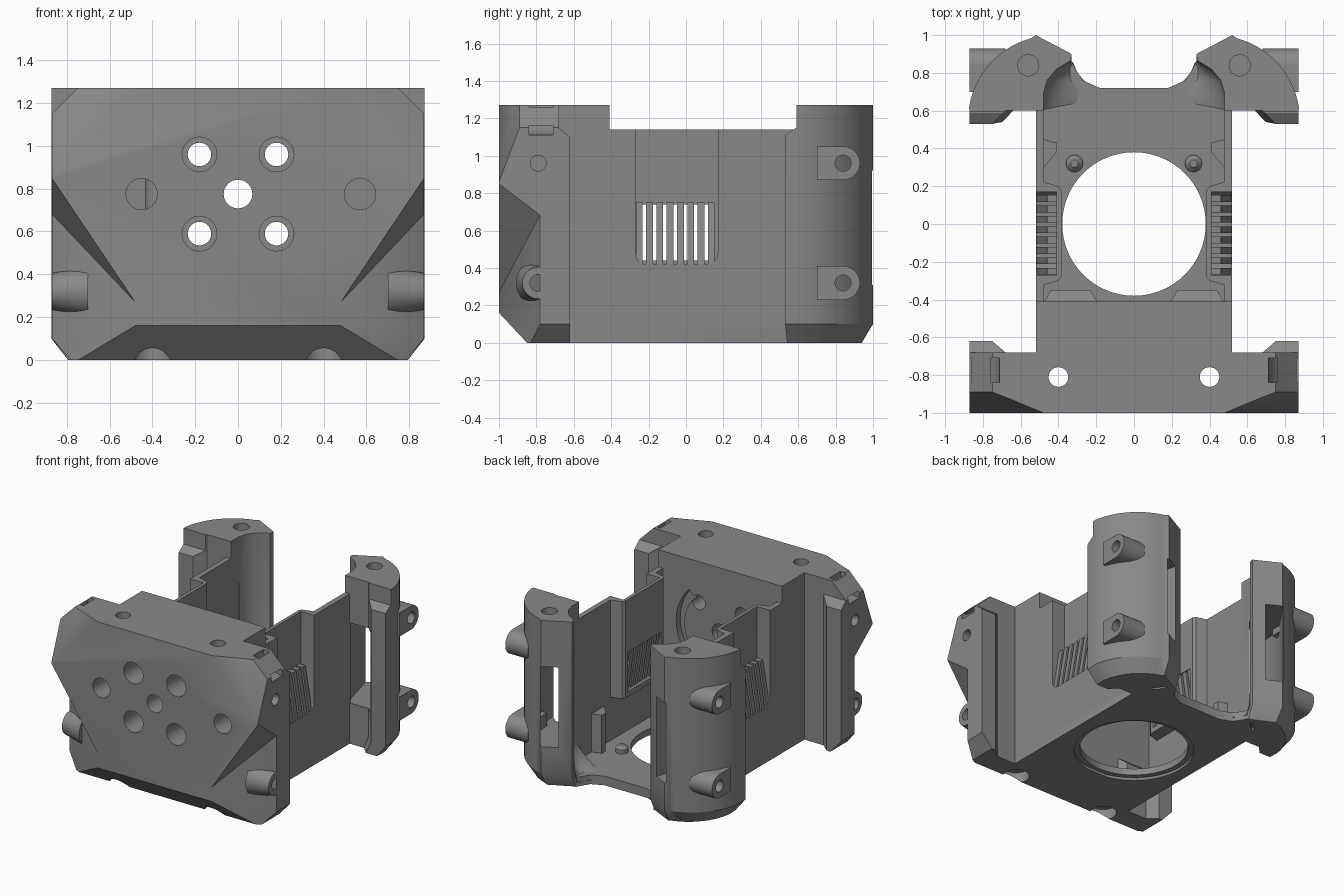
import bpy, bmesh, math
from mathutils import Vector

if "Cube" in bpy.data.objects:
    bpy.data.objects.remove(bpy.data.objects["Cube"])

grey = bpy.data.materials.new("mid grey plastic")
grey.diffuse_color = (0.25, 0.25, 0.25, 1)
grey.use_nodes = True
grey.node_tree.nodes["Principled BSDF"].inputs["Base Color"].default_value = grey.diffuse_color


def finish(bm, name):
    bmesh.ops.recalc_face_normals(bm, faces=bm.faces)
    me = bpy.data.meshes.new(name)
    bm.to_mesh(me)
    bm.free()
    ob = bpy.data.objects.new(name, me)
    bpy.context.collection.objects.link(ob)
    me.materials.append(grey)
    return ob


def loft(name, rings):
    """Closed solid through rings of matching 3D points."""
    bm = bmesh.new()
    vs = [[bm.verts.new(p) for p in r] for r in rings]
    n = len(rings[0])
    for a, b in zip(vs, vs[1:]):
        for i in range(n):
            j = (i + 1) % n
            bm.faces.new((a[i], a[j], b[j], b[i]))
    bm.faces.new(vs[0])
    bm.faces.new(vs[-1])
    return finish(bm, name)


def prism(name, plan, z0, z1):
    return loft(name, [[(x, y, z) for x, y in plan] for z in (z0, z1)])


def hull(name, pts):
    bm = bmesh.new()
    for p in pts:
        bm.verts.new(p)
    r = bmesh.ops.convex_hull(bm, input=bm.verts)
    bmesh.ops.delete(bm, geom=list({g for g in r["geom_interior"] + r["geom_unused"]
                                    if isinstance(g, bmesh.types.BMVert)}), context='VERTS')
    bmesh.ops.dissolve_limit(bm, angle_limit=0.01, verts=bm.verts, edges=bm.edges)
    return finish(bm, name)


def box(name, x0, x1, y0, y1, z0, z1):
    return hull(name, [(x, y, z) for x in (x0, x1) for y in (y0, y1) for z in (z0, z1)])


def cyl(name, c, axis, length, r, r2=None, n=32):
    """Cylinder or cone that starts at c and runs along the axis."""
    u = Vector([0, 0, 0])
    v = u.copy()
    u[(axis + 1) % 3] = 1
    v[(axis + 2) % 3] = 1
    d = Vector([0, 0, 0])
    d[axis] = length
    rings = []
    for base, rad in ((Vector(c), r), (Vector(c) + d, r if r2 is None else r2)):
        rings.append([base + rad * (math.cos(t) * u + math.sin(t) * v)
                      for t in (math.tau * i / n for i in range(n))])
    return loft(name, rings)


def cut(target, cutters):
    for c in cutters:
        m = target.modifiers.new("cut", 'BOOLEAN')
        m.operation, m.solver, m.object = 'DIFFERENCE', 'EXACT', c
        bpy.context.view_layer.objects.active = target
        bpy.ops.object.modifier_apply(modifier=m.name)
        bpy.data.objects.remove(c)


def flange_bevel(s, y0, y1):
    """Slopes the top of a side flange between y0 (high) and y1 (low)."""
    return hull("cutter", [(s * x, y, z) for x in (0.6, 0.95) for y, z in
                           ((y0, 1.15), (y1, 1.09), (y1, 1.4), (y0, 1.4))])


# Front block with stepped sides and flanges
half = [(0.87, -1), (0.87, -0.62), (0.75, -0.62), (0.68, -0.68), (0.52, -0.68), (0.52, -0.41)]
front = prism("front_block", half + [(-x, y) for x, y in reversed(half)], 0, 1.27)
cs = [hull("cutter", [(x, y, z) for x in (-1, 1) for y, z in
                      ((-1.1, 0.267), (-0.75, -0.107), (-1.1, -0.107))])]
for s in (1, -1):
    # upper front facet, top edge bevel, lower edge bevel
    cs.append(hull("cutter", [(s * x, y, z) for x, y, z in
              ((0.235, -1.05, 1.4), (0.95, -1.05, 0.648), (0.95, -0.89, 1.07), (0.625, -0.89, 1.395),
               (0.95, -1.05, 1.4), (0.95, -0.89, 1.4))]))
    cs.append(hull("cutter", [(s * x, y, z) for y in (-0.9, -0.55) for x, z in
                              ((0.65, 1.37), (0.97, 1.05), (0.97, 1.37))]))
    cs.append(hull("cutter", [(s * x, y, z) for y in (-1.1, -0.5) for x, z in
                              ((0.735, -0.05), (0.96, 0.2), (0.96, -0.05))]))
    # undercut lower corner
    cs.append(hull("cutter", [(s * x, y, z) for x, y, h in
                              ((0.391, -1.05, 0.176), (0.95, -1.05, 1.007), (0.95, -0.735, 0.766))
                              for z in (-0.1, h)]))
    cs.append(flange_bevel(s, -0.68, -0.61))
    # curved strap slot through the upper corner
    arc = [(r * math.cos(t), r * math.sin(t)) for r, ts in ((0.16, range(0, 9)), (0.11, range(8, -1, -1)))
           for t in (math.radians(170 + 110 * k / 8) for k in ts)]
    cs.append(loft("cutter", [[(s * (0.87 + a), y, 1.27 + b) for a, b in arc] for y in (-0.84, -0.71)]))
    # vertical screw holes and side screw holes
    cs.append(cyl("cutter", (s * 0.4, -0.81, -0.1), 2, 1.5, 0.052))
    cs.append(cyl("cutter", (s * 0.4, -0.81, -0.1), 2, 0.18, 0.092))
    cs.append(cyl("cutter", (s * 0.7, -0.79, 0.96), 0, s * 0.3, 0.042))
    # mounting holes with counterbores
    for z in (0.59, 0.96):
        cs.append(cyl("cutter", (s * 0.18, -1.1, z), 1, 0.9, 0.055))
        cs.append(cyl("cutter", (s * 0.18, -1.1, z), 1, 0.3, 0.081))
    # curved groove in the inner face
    arc = [(r * math.cos(t), r * math.sin(t)) for r, ts in ((0.37, range(0, 13)), (0.3, range(12, -1, -1)))
           for t in (math.radians(-45 + 90 * k / 12) for k in ts)]
    cs.append(loft("cutter", [[(s * a, y, 0.775 + b) for a, b in arc] for y in (-0.46, -0.3)]))
cs.append(cyl("cutter", (0, -1.1, 0.775), 1, 0.9, 0.067))
cs += [cyl("cutter", (x, -1.1, 0.775), 1, 0.33, 0.073) for x in (-0.45, 0.57)]
cut(front, cs)

# Floor plate with the large round opening
half = [(0.52, -0.45), (0.52, 0.62), (0.48, 0.72), (0.33, 0.86), (0.31, 0.82), (0.27, 0.76), (0.18, 0.72)]
floor = prism("floor_plate", half + [(-x, y) for x, y in reversed(half)], 0, 0.07)
cut(floor, [cyl("cutter", (0, 0, -0.1), 2, 0.4, 0.38, n=64),
            cyl("cutter", (0, 0, -0.1), 2, 0.12, 0.42, n=64)])

for s in (1, -1):
    side = "right" if s > 0 else "left"

    # Side wall with an inward recess and a vent opening
    wall = box(side + "_wall", s * 0.48, s * 0.52, -0.43, 0.61, 0, 1.14)
    bulge = prism(side + "_recess_wall", [(s * x, y) for x, y in
                  ((0.515, -0.34), (0.47, -0.32), (0.40, -0.30), (0.385, -0.28), (0.385, 0.18),
                   (0.40, 0.20), (0.47, 0.22), (0.515, 0.24))], 0.40, 1.14)
    outline = [(0.17, 1.3), (-0.27, 1.3)]
    outline += [(cy + 0.06 * math.cos(t), 0.48 + 0.06 * math.sin(t)) for cy, a in ((-0.21, 180), (0.11, 270))
                for t in (math.radians(a + 15 * k) for k in range(7))]
    for ob in (wall, bulge):
        cut(ob, [loft("cutter", [[(s * x, y, z) for y, z in outline] for x in (0.41, 0.6)]),
                 box("cutter", s * 0.3, s * 0.45, -0.25, 0.15, 0.44, 0.74)])

    # Slanted vent slats
    for i in range(8):
        y = -0.25 + 0.055 * i
        hull(side + "_vent_slat", [(s * x, v, z) for v in (y - 0.018, y + 0.018) for x, z in
                                   ((0.44, 0.42), (0.515, 0.42), (0.46, 0.75), (0.39, 0.75))])

    # Rear post, rounded outside, bevelled at the foot
    plan = [(0.48, 0.6), (0.68, 0.6), (0.75, 0.53), (0.87, 0.53)]
    plan += [(0.43 + 0.448 * math.cos(t), 0.55 + 0.448 * math.sin(t))
             for t in (math.radians(9 + 66 * k / 14) for k in range(15))]
    inner = [(0.33, 0.9), (0.335, 0.865), (0.41, 0.82), (0.46, 0.76), (0.48, 0.69)]
    plan += [(0.52, 1.0)] + inner
    foot = [(0.48 + (x - 0.48) * 0.8, 0.6 + (y - 0.6) * 0.85) if x > 0.5 else (x, y - 0.05 * (y > 0.85))
            for x, y in plan]
    post = loft(side + "_rear_post", [[(s * x, y, z) for x, y in p] for p, z in
                                      ((foot, 0), (plan, 0.1), (plan, 1.27))])
    cs = [flange_bevel(s, 0.59, 0.5),
          box("cutter", s * 0.6, s * 0.95, 0.5, 0.592, 1.149, 1.4),
          cyl("cutter", (s * 0.56, 0.84, 1.0), 2, 0.4, 0.056),
          hull("cutter", [(s * x, y, z) for z in (0.31, 0.92) for x, y in
                          ((0.385, 1.05), (0.49, 1.05), (0.53, 0.5), (0.74, 0.5), (0.72, 0.72))])]
    cut(post, cs)

    # Rear side bosses with screw holes
    for z in (0.32, 0.96):
        ring = [(0.84 + 0.09 * math.cos(t), z + 0.09 * math.sin(t))
                for t in (math.radians(-90 + 11.25 * k) for k in range(17))]
        ring += [(0.70, z + 0.09), (0.70, z - 0.09)]
        boss = loft(side + "_rear_boss", [[(s * x, y, w) for y, w in ring] for x in (0.68, 0.87)])
        cut(boss, [cyl("cutter", (s * 0.72, 0.84, z), 0, s * 0.3, 0.043)])

    # Tapered front boss in the undercut corner
    boss = cyl(side + "_front_boss", (s * 0.7, -0.79, 0.32), 0, s * 0.17, 0.12, 0.085)
    cut(boss, [cyl("cutter", (s * 0.75, -0.79, 0.32), 0, s * 0.3, 0.045)])

    # Curved fillet between floor and post
    top = inner[1:] + [(0.5, 0.6), (0.5, 0.7), (0.44, 0.85)]
    low = [(0.32, 0.85), (0.30, 0.80), (0.26, 0.755), (0.18, 0.72), (0.2, 0.66), (0.5, 0.7), (0.44, 0.85)]
    rings = []
    for k in range(9):
        t = k / 8
        w = (1 - t) ** 2
        rings.append([(s * (a[0] + (b[0] - a[0]) * w), a[1] + (b[1] - a[1]) * w, 0.03 + 0.2 * t)
                      for a, b in zip(top, low)])
    loft(side + "_post_fillet", rings)

    # Inside details: locating pin, corner rib, front gusset
    cyl(side + "_pin", (s * 0.315, 0.32, 0.05), 2, 0.05, 0.045)
    cyl(side + "_pin_tip", (s * 0.315, 0.32, 0.1), 2, 0.025, 0.045, 0.02)
    hull(side + "_corner_rib", [(s * x, y, z) for z in (0.05, 0.36) for x, y in
                                ((0.485, 0.29), (0.485, 0.45), (0.41, 0.38), (0.41, 0.43))])
    hull(side + "_front_gusset", [(s * x, y, z) for x0, x1, y, z in
                                  ((0.19, 0.48, -0.42, 0.05), (0.19, 0.48, -0.42, 0.2),
                                   (0.23, 0.44, -0.35, 0.05), (0.23, 0.44, -0.35, 0.14))
                                  for x in (x0, x1)])

# Smooth the curved faces, keep edges sharp
bpy.ops.object.select_all(action='SELECT')
bpy.context.view_layer.objects.active = front
bpy.ops.object.shade_smooth_by_angle(angle=math.radians(30))
